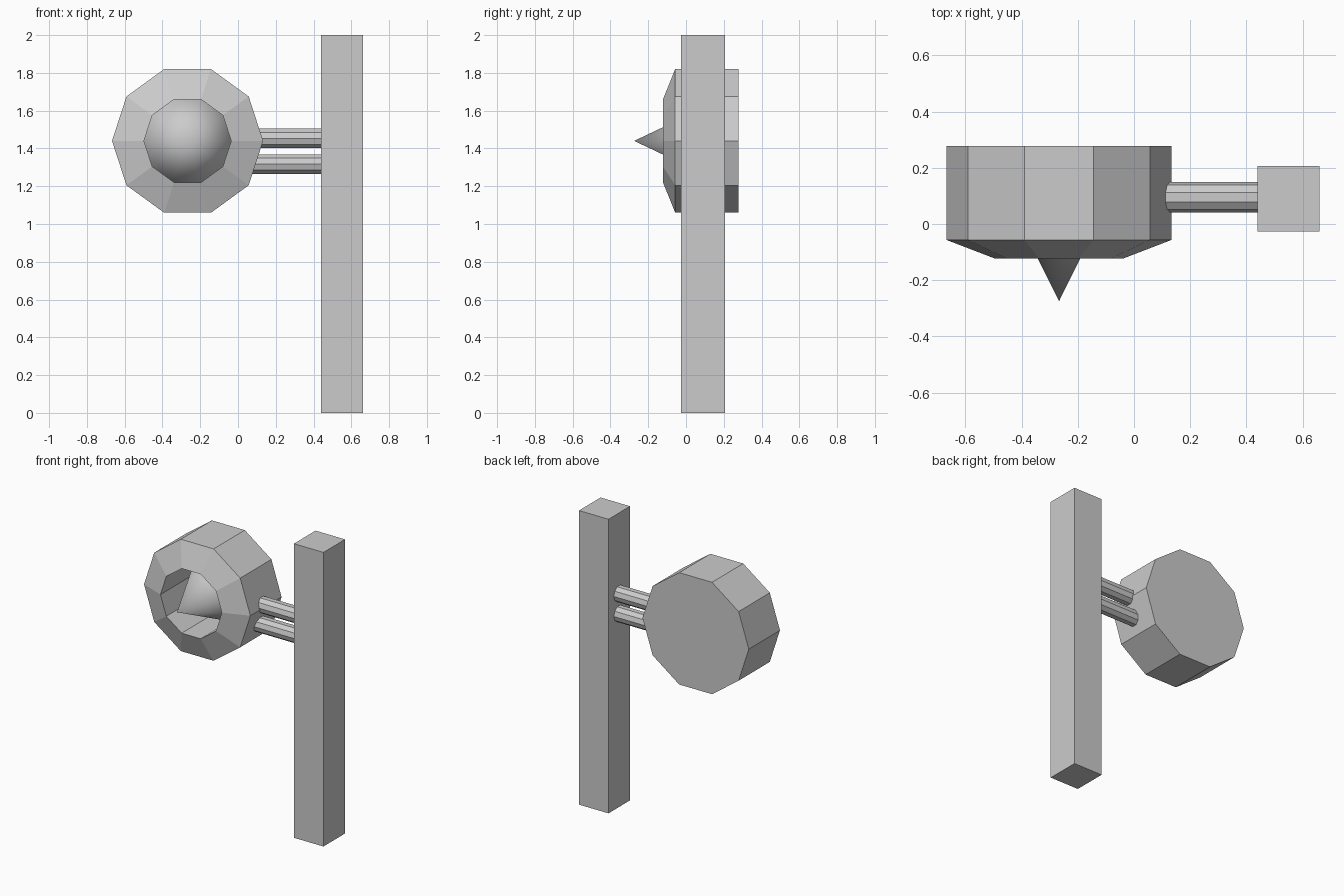
import bpy
import bmesh
import math

if "Cube" in bpy.data.objects:
    bpy.data.objects.remove(bpy.data.objects["Cube"])

SIDES = 10


def add_object(name, bm):
    bmesh.ops.recalc_face_normals(bm, faces=bm.faces)
    mesh = bpy.data.meshes.new(name)
    bm.to_mesh(mesh)
    bm.free()
    obj = bpy.data.objects.new(name, mesh)
    bpy.context.collection.objects.link(obj)
    return obj


def lathe(name, profile, place, smooth_tip=False):
    """Turn (axial, radius) pairs into a ten-sided solid; ends are capped,
    and a final radius of 0 makes a pointed tip."""
    bm = bmesh.new()
    angles = [2 * math.pi * i / SIDES for i in range(SIDES)]
    rings = [[bm.verts.new(place(a, r * math.cos(t), r * math.sin(t))) for t in angles]
             for a, r in profile if r > 0]
    bm.faces.new(rings[0])
    for low, high in zip(rings, rings[1:]):
        for i in range(SIDES):
            j = (i + 1) % SIDES
            bm.faces.new((low[i], low[j], high[j], high[i]))
    if profile[-1][1] == 0:
        tip = bm.verts.new(place(profile[-1][0], 0, 0))
        for i in range(SIDES):
            face = bm.faces.new((rings[-1][i], rings[-1][(i + 1) % SIDES], tip))
            face.smooth = smooth_tip
    else:
        bm.faces.new(rings[-1])
    return add_object(name, bm)


# Upright post
bm = bmesh.new()
bmesh.ops.create_cube(bm, size=1)
bmesh.ops.scale(bm, vec=(0.222, 0.232, 2.0), verts=bm.verts)
bmesh.ops.translate(bm, vec=(0.55, 0.09, 1.0), verts=bm.verts)
add_object("post", bm)

# Drum head: flat back, bevelled front rim, recess and protruding central spike
lathe("drum_head",
      [(0.278, 0.4), (-0.057, 0.4), (-0.122, 0.231), (0.19, 0.231), (-0.275, 0)],
      lambda a, u, v: (-0.267 + u, a, 1.44 + v), smooth_tip=True)

# Two rods joining the drum to the post
for label, height in (("upper", 1.453), ("lower", 1.317)):
    lathe(label + "_rod", [(0.03, 0.054), (0.46, 0.054)],
          lambda a, u, v, z=height: (a, 0.095 + u, z + v))
